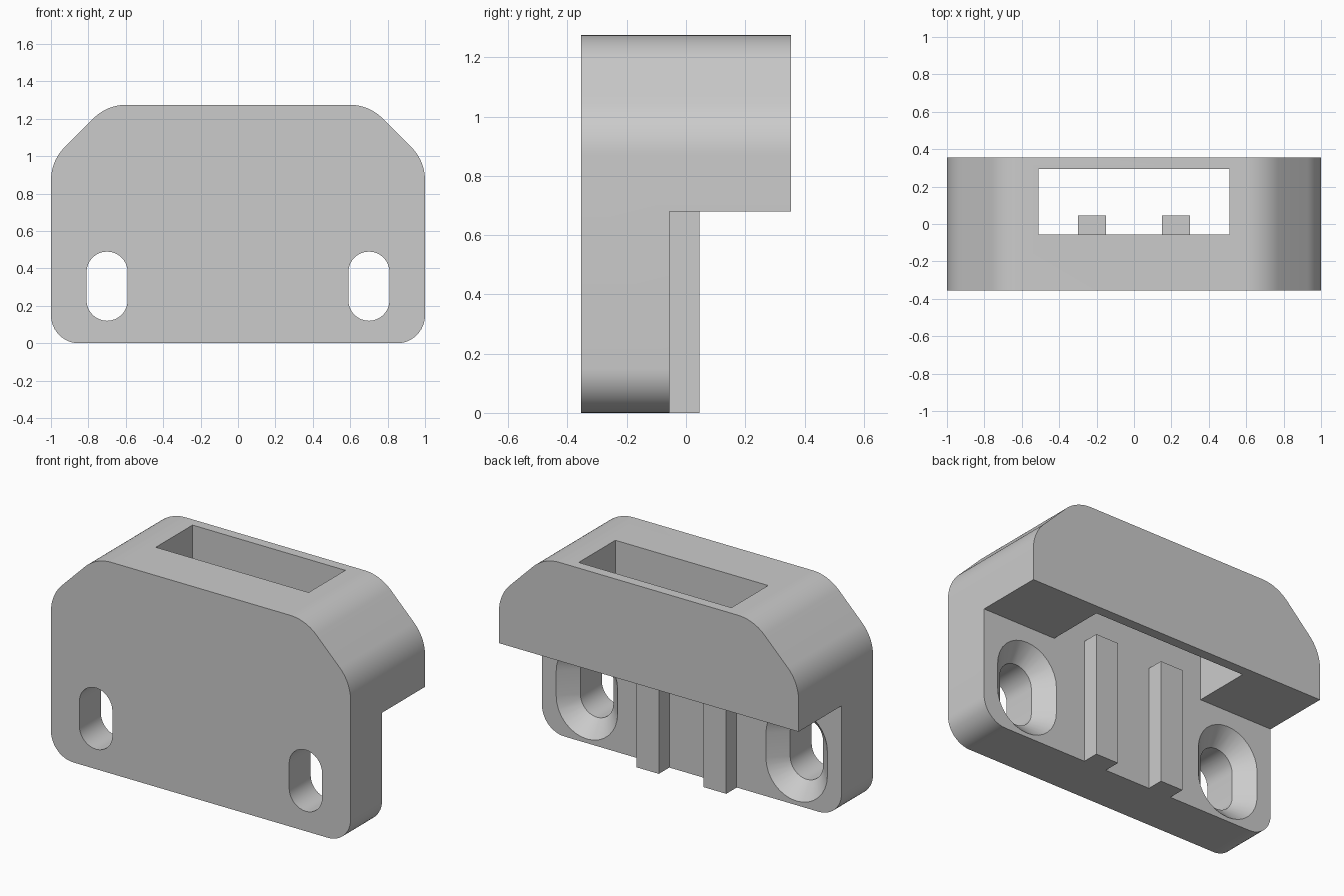
import bpy, bmesh, math
from mathutils import Vector

if "Cube" in bpy.data.objects:
    bpy.data.objects.remove(bpy.data.objects["Cube"])

grey = bpy.data.materials.new("light grey")
grey.diffuse_color = (0.6, 0.6, 0.6, 1)
grey.use_nodes = True
grey.node_tree.nodes["Principled BSDF"].inputs["Base Color"].default_value = grey.diffuse_color

FRONT, BACK, PLATE_BACK = -0.355, 0.355, -0.055
HEIGHT, HOOD_BOTTOM = 1.275, 0.68


def fillet(corners, steps=12):
    """Round each (x, z, radius) corner of a closed outline."""
    out = []
    n = len(corners)
    for i, (x, z, r) in enumerate(corners):
        p = Vector((x, z))
        a = (Vector(corners[i - 1][:2]) - p).normalized()
        b = (Vector(corners[(i + 1) % n][:2]) - p).normalized()
        half = a.angle(b) / 2
        centre = p + (a + b).normalized() * (r / math.sin(half))
        start = p + a * (r / math.tan(half)) - centre
        end = p + b * (r / math.tan(half)) - centre
        sweep = math.atan2(start.x * end.y - start.y * end.x, start.dot(end))
        for k in range(steps + 1):
            t = sweep * k / steps
            c, s = math.cos(t), math.sin(t)
            out.append((centre.x + start.x * c - start.y * s,
                        centre.y + start.x * s + start.y * c))
    return out


def stadium(cx, r, z0=0.23, z1=0.38, steps=16):
    """Upright slot outline around cx."""
    pts = []
    for zc, base in ((z1, 0), (z0, math.pi)):
        for k in range(steps + 1):
            a = base + math.pi * k / steps
            pts.append((cx + r * math.cos(a), zc + r * math.sin(a)))
    return pts


def loft(name, sections):
    """Closed solid through (outline, y) sections with equal point counts."""
    bm = bmesh.new()
    rings = [[bm.verts.new((x, y, z)) for x, z in pts] for pts, y in sections]
    for r0, r1 in zip(rings, rings[1:]):
        n = len(r0)
        for i in range(n):
            j = (i + 1) % n
            bm.faces.new((r0[i], r0[j], r1[j], r1[i]))
    bm.faces.new(rings[0])
    bm.faces.new(rings[-1])
    bmesh.ops.recalc_face_normals(bm, faces=bm.faces)
    me = bpy.data.meshes.new(name)
    bm.to_mesh(me)
    bm.free()
    ob = bpy.data.objects.new(name, me)
    bpy.context.collection.objects.link(ob)
    me.materials.append(grey)
    return ob


def box(name, x0, x1, y0, y1, z0, z1):
    rect = [(x0, z0), (x1, z0), (x1, z1), (x0, z1)]
    return loft(name, [(rect, y0), (rect, y1)])


def combine(ob, tool, operation):
    bpy.context.view_layer.objects.active = ob
    m = ob.modifiers.new(operation, 'BOOLEAN')
    m.operation, m.solver, m.object = operation, 'EXACT', tool
    bpy.ops.object.modifier_apply(modifier=m.name)
    bpy.data.objects.remove(tool)


# Body: rounded outline with chamfered top corners
outline = fillet([(-1, 0, 0.15), (1, 0, 0.15), (1, 0.975, 0.25),
                  (0.70, HEIGHT, 0.25), (-0.70, HEIGHT, 0.25), (-1, 0.975, 0.25)])
body = loft("bracket_body", [(outline, FRONT), (outline, BACK)])

# Open space below the hood, behind the plate
combine(body, box("undercut", -1.2, 1.2, PLATE_BACK, 0.6, -0.2, HOOD_BOTTOM), 'DIFFERENCE')
# Rectangular opening down through the hood
combine(body, box("opening", -0.51, 0.51, PLATE_BACK, 0.295, 0.5, 1.5), 'DIFFERENCE')

# Screw slots, countersunk from behind
for side in (-1, 1):
    hole, rim = stadium(side * 0.7, 0.11), stadium(side * 0.7, 0.205)
    over = stadium(side * 0.7, 0.225)
    cutter = loft("screw_slot", [(hole, FRONT - 0.1), (hole, PLATE_BACK - 0.095),
                                 (rim, PLATE_BACK), (over, PLATE_BACK + 0.02)])
    combine(body, cutter, 'DIFFERENCE')

# Two upright guide ribs on the back of the plate
for side in (-1, 1):
    x0, x1 = sorted((side * 0.15, side * 0.30))
    combine(body, box("guide_rib", x0, x1, PLATE_BACK - 0.05, 0.045, 0, 0.74), 'UNION')

# Smooth the rounded corners, keep hard edges
bpy.ops.object.select_all(action='DESELECT')
body.select_set(True)
bpy.context.view_layer.objects.active = body
bpy.ops.object.shade_smooth_by_angle(angle=math.radians(30))
